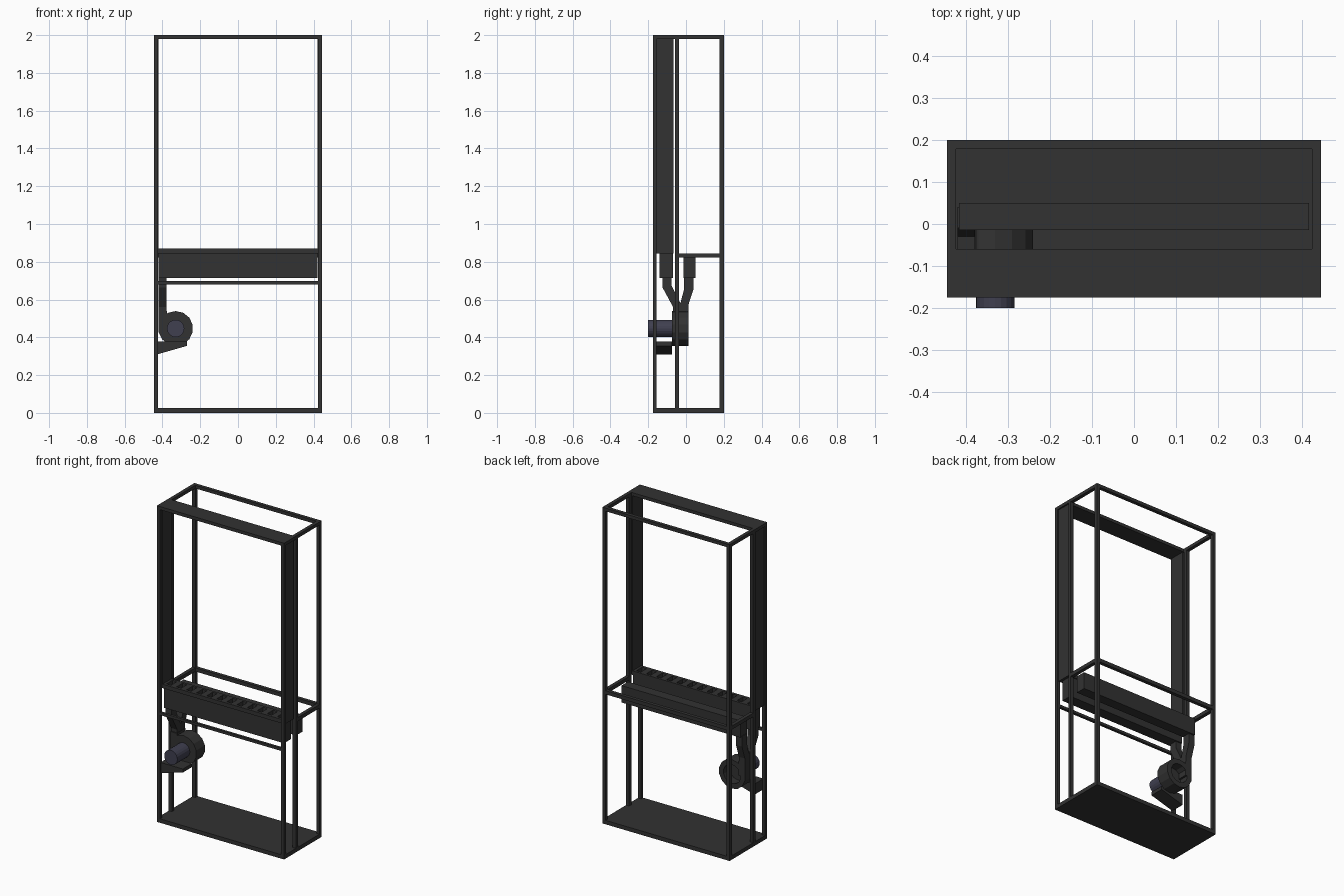
import bpy, bmesh, math
from mathutils import Matrix

if "Cube" in bpy.data.objects:
    bpy.data.objects.remove(bpy.data.objects["Cube"])


def material(name, color):
    m = bpy.data.materials.new(name)
    m.diffuse_color = color
    m.use_nodes = True
    m.node_tree.nodes["Principled BSDF"].inputs["Base Color"].default_value = m.diffuse_color
    return m


DARK = material("dark_metal", (0.032, 0.032, 0.032, 1))
MOTOR = material("motor_blue", (0.05, 0.05, 0.08, 1))


def finish(name, bm, mat=DARK):
    bmesh.ops.recalc_face_normals(bm, faces=bm.faces)
    me = bpy.data.meshes.new(name)
    bm.to_mesh(me)
    bm.free()
    me.materials.append(mat)
    ob = bpy.data.objects.new(name, me)
    bpy.context.collection.objects.link(ob)
    return ob


def add_box(bm, x0, x1, y0, y1, z0, z1):
    m = Matrix.Translation(((x0 + x1) / 2, (y0 + y1) / 2, (z0 + z1) / 2))
    m = m @ Matrix.Diagonal((x1 - x0, y1 - y0, z1 - z0, 1))
    bmesh.ops.create_cube(bm, size=1, matrix=m)


def box(name, *b):
    bm = bmesh.new()
    add_box(bm, *b)
    return finish(name, bm)


def prism(name, pts, move):
    # extrude a closed 3D outline along a vector
    bm = bmesh.new()
    f = bm.faces.new([bm.verts.new(p) for p in pts])
    r = bmesh.ops.extrude_face_region(bm, geom=[f])
    bmesh.ops.translate(bm, vec=move, verts=[v for v in r["geom"] if isinstance(v, bmesh.types.BMVert)])
    return finish(name, bm)


def cylinder_y(bm, x, z, r, y0, y1, n):
    m = Matrix.Translation((x, (y0 + y1) / 2, z)) @ Matrix.Rotation(math.pi / 2, 4, 'X')
    bmesh.ops.create_cone(bm, cap_ends=True, segments=n, radius1=r, radius2=r, depth=y1 - y0, matrix=m)


X, XI = 0.445, 0.423
YF, YB = -0.175, 0.2

# Uprights, side rails and side panels, on both sides
for side, s in (("left", -1), ("right", 1)):
    a, b = sorted((s * XI, s * X))
    box(side + "_front_post", a, b, YF, YF + 0.02, 0, 2)
    box(side + "_middle_post", a, b, -0.057, -0.036, 0, 2)
    box(side + "_rear_post", a, b, YB - 0.022, YB, 0, 2)
    box(side + "_top_rail", a, b, YF, YB, 1.98, 2)
    box(side + "_middle_rail", a, b, -0.036, YB, 0.822, 0.845)
    a, b = sorted((s * 0.42, s * 0.436))
    box(side + "_side_panel", a, b, -0.155, -0.066, 0.845, 1.98)

# Base, top strip and cross bars
box("base_plate", -X, X, YF, YB, 0, 0.025)
box("top_strip", -X, X, YF, -0.06, 1.98, 2)
box("top_rear_bar", -X, X, YB - 0.022, YB, 1.98, 2)
box("middle_rear_bar", -X, X, YB - 0.022, YB, 0.822, 0.845)
box("lower_front_bar", -XI, XI, YF + 0.002, YF + 0.018, 0.68, 0.697)

# Air boxes across the width
box("front_air_box", -0.42, 0.42, -0.14, -0.07, 0.715, 0.845)
box("rear_air_box", -0.416, 0.416, -0.014, 0.05, 0.715, 0.822)

# Slotted grille over the front air box
bm = bmesh.new()
add_box(bm, -XI, XI, -0.155, -0.138, 0.845, 0.87)
add_box(bm, -XI, XI, -0.08, -0.065, 0.845, 0.87)
n, w = 12, 0.032
pitch = 2 * XI / n
for i in range(n + 1):
    c = -XI + i * pitch
    h = (pitch - w) / 2
    add_box(bm, max(c - h, -XI), min(c + h, XI), -0.138, -0.08, 0.845, 0.87)
finish("slotted_grille", bm)

# Forked duct from the fan up to both air boxes
front_leg = [(-.125, .72), (-.077, .72), (-.077, .675), (-.03, .58), (-.03, .54),
             (-.068, .54), (-.068, .56), (-.125, .665)]
rear_leg = [(-.01, .72), (.04, .72), (.04, .655), (.012, .57), (.012, .54),
            (-.03, .54), (-.03, .58), (-.01, .655)]
for name, leg in (("front_duct", front_leg), ("rear_duct", rear_leg)):
    prism(name, [(-0.42, y, z) for y, z in leg], (0.042, 0, 0))
box("fan_outlet", -0.42, -0.376, -0.075, 0.012, 0.45, 0.54)

# Fan housing with a recessed inlet at the rear
FX, FZ = -0.33, 0.447
bm = bmesh.new()
cylinder_y(bm, FX, FZ, 0.092, -0.075, 0.012, 14)
bm.faces.ensure_lookup_table()
rear = max(bm.faces, key=lambda f: f.calc_center_median().y)
bmesh.ops.inset_region(bm, faces=[rear], thickness=0.032)
r = bmesh.ops.extrude_face_region(bm, geom=[rear])
bmesh.ops.translate(bm, vec=(0, -0.06, 0), verts=[v for v in r["geom"] if isinstance(v, bmesh.types.BMVert)])
if rear.is_valid:
    bmesh.ops.delete(bm, geom=[rear], context='FACES_ONLY')
finish("fan_housing", bm)

# Motor in front of the fan
bm = bmesh.new()
cylinder_y(bm, FX, FZ, 0.046, -0.2, -0.07, 20)
finish("motor", bm, MOTOR)

# Wedge bracket under the motor
wedge = [(-.427, .31), (-.27, .355), (-.27, .377), (-.427, .377)]
prism("motor_bracket", [(x, -0.165, z) for x, z in wedge], (0, 0.09, 0))
